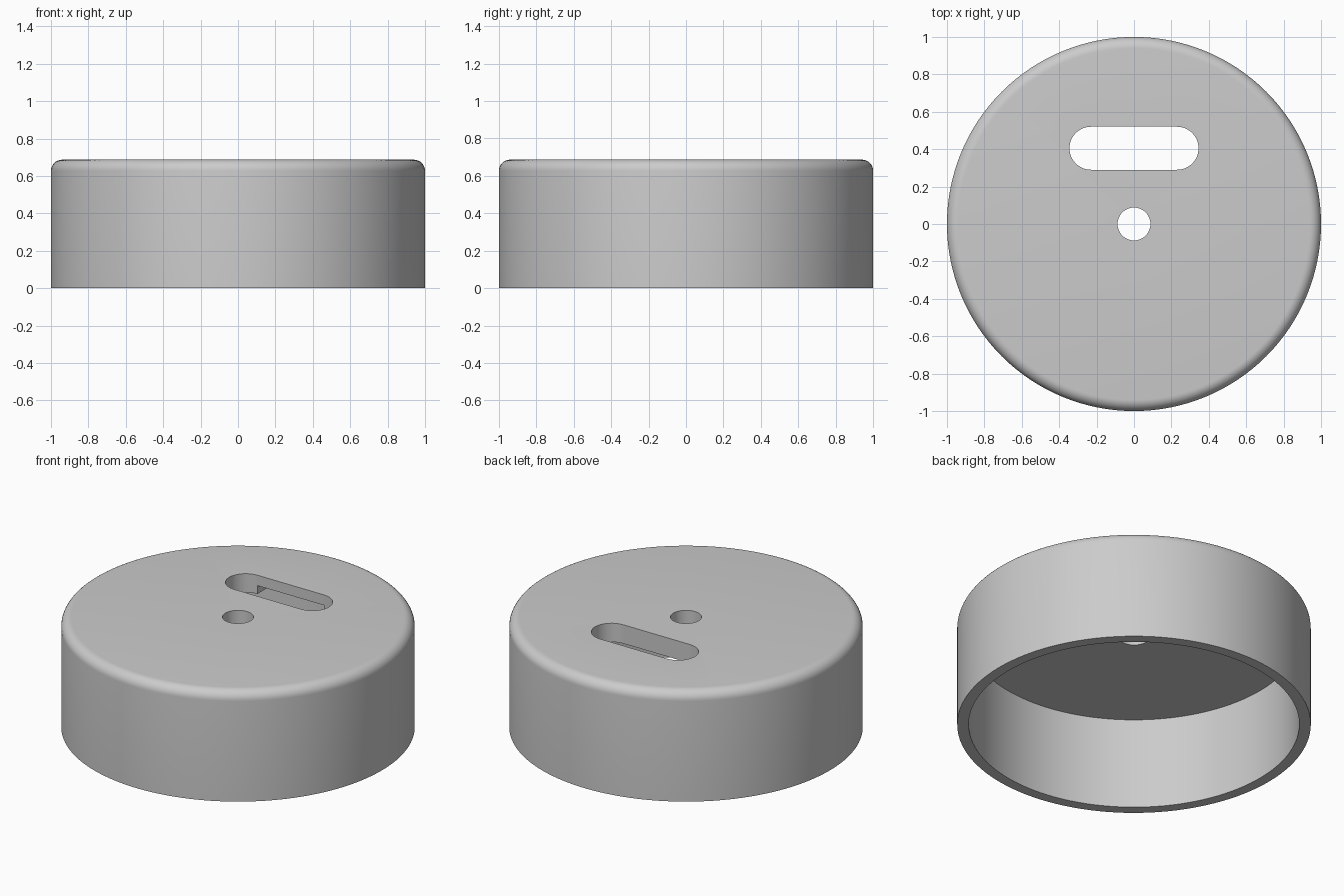
import bpy, bmesh, math
from mathutils import Matrix

cube = bpy.data.objects.get("Cube")
if cube:
    bpy.data.objects.remove(cube, do_unlink=True)

RADIUS, INNER, HEIGHT, CEILING, FILLET = 1.0, 0.935, 0.687, 0.57, 0.06
SLOT_Y, SLOT_HALF, SLOT_R = 0.405, 0.23, 0.115
STEPS = 128

grey = bpy.data.materials.new("plain_grey")
grey.use_nodes = True
colour = (0.6, 0.6, 0.6, 1)
grey.diffuse_color = colour
grey.node_tree.nodes["Principled BSDF"].inputs["Base Color"].default_value = colour


def to_object(bm, name):
    bmesh.ops.recalc_face_normals(bm, faces=bm.faces)
    mesh = bpy.data.meshes.new(name)
    bm.to_mesh(mesh)
    bm.free()
    mesh.materials.append(grey)
    obj = bpy.data.objects.new(name, mesh)
    bpy.context.collection.objects.link(obj)
    return obj


def prism(name, outline, z0, z1):
    """Upright prism over a closed xy outline."""
    bm = bmesh.new()
    face = bm.faces.new([bm.verts.new((x, y, z0)) for x, y in outline])
    top = bmesh.ops.extrude_face_region(bm, geom=[face])["geom"]
    verts = [v for v in top if isinstance(v, bmesh.types.BMVert)]
    bmesh.ops.translate(bm, verts=verts, vec=(0, 0, z1 - z0))
    return to_object(bm, name)


def arc(cx, cy, r, start, end, n):
    angles = [math.radians(start + (end - start) * i / n) for i in range(n + 1)]
    return [(cx + r * math.cos(a), cy + r * math.sin(a)) for a in angles]


# Hollow cap: a turned profile with a rounded top edge
profile = [(0, CEILING), (INNER, CEILING), (INNER, 0), (RADIUS, 0)]
profile += arc(RADIUS - FILLET, HEIGHT - FILLET, FILLET, 0, 90, 8)
profile.append((0, HEIGHT))
bm = bmesh.new()
verts = [bm.verts.new((r, 0, z)) for r, z in profile]
edges = [bm.edges.new(pair) for pair in zip(verts, verts[1:])]
bmesh.ops.spin(bm, geom=verts + edges, cent=(0, 0, 0), axis=(0, 0, 1),
               angle=math.tau, steps=STEPS, use_merge=True)
bmesh.ops.remove_doubles(bm, verts=bm.verts, dist=1e-4)
cap = to_object(bm, "cap")

# Cutters: centre hole, rounded slot, and the pocket under the slot's back edge
hole = arc(0, 0, 0.088, 0, 360, 48)[:-1]
slot = (arc(SLOT_HALF, SLOT_Y, SLOT_R, -90, 90, 24)
        + arc(-SLOT_HALF, SLOT_Y, SLOT_R, 90, 270, 24))
back = SLOT_Y + 2 * SLOT_R
pocket = [(-SLOT_HALF, SLOT_Y), (SLOT_HALF, SLOT_Y), (SLOT_HALF, back), (-SLOT_HALF, back)]
cutters = [
    prism("hole_cutter", hole, 0.4, 0.9),
    prism("slot_cutter", slot, 0.4, 0.9),
    prism("pocket_cutter", pocket, 0.4, HEIGHT - 0.065),
]

bpy.ops.object.select_all(action="DESELECT")
cap.select_set(True)
bpy.context.view_layer.objects.active = cap
for cutter in cutters:
    cutter.hide_render = True
    mod = cap.modifiers.new(cutter.name, "BOOLEAN")
    mod.operation = "DIFFERENCE"
    mod.solver = "EXACT"
    mod.object = cutter
    bpy.ops.object.modifier_apply(modifier=mod.name)
    bpy.data.objects.remove(cutter, do_unlink=True)

bpy.ops.object.shade_smooth_by_angle(angle=math.radians(30))
